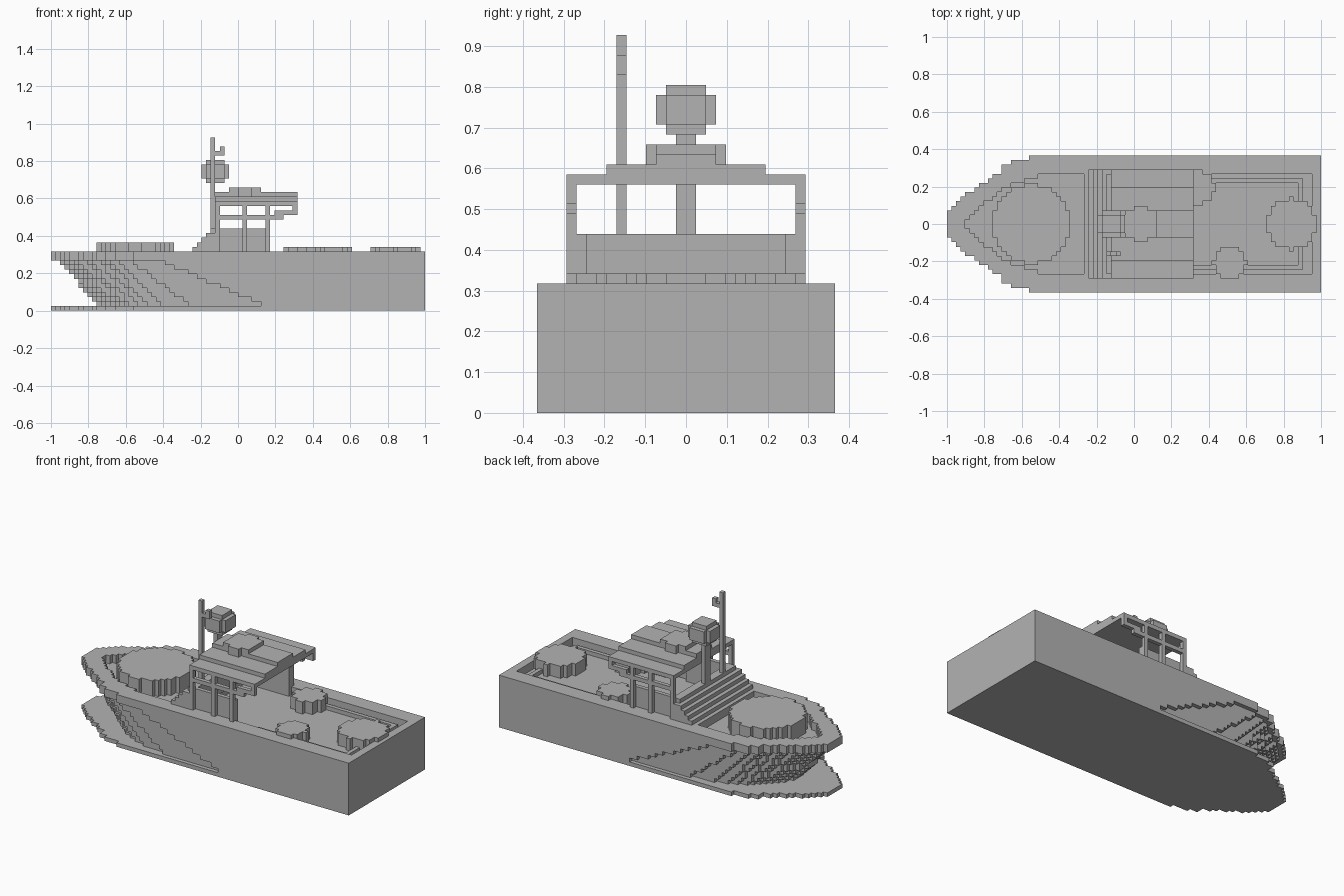
import bpy, bmesh, math

V = 2 / 82          # block size
LENGTH = 82         # blocks from bow (-x) to stern (+x)

cube = bpy.data.objects.get("Cube")
if cube:
    bpy.data.objects.remove(cube, do_unlink=True)

grey = bpy.data.materials.new("plain grey")
grey.use_nodes = True
grey.diffuse_color = (0.45, 0.45, 0.45, 1)
grey.node_tree.nodes["Principled BSDF"].inputs["Base Color"].default_value = (0.45, 0.45, 0.45, 1)

DIRECTIONS = [(a, s) for a in range(3) for s in (0, 1)]


def part(name, cells):
    """Skin a set of block cells with its outer faces only."""
    bm = bmesh.new()
    verts = {}

    def vert(p):
        if p not in verts:
            verts[p] = bm.verts.new((p[0] * V - 1, p[1] * V, p[2] * V))
        return verts[p]

    for c in cells:
        for axis, side in DIRECTIONS:
            near = list(c)
            near[axis] += 2 * side - 1
            if tuple(near) in cells:
                continue
            u, w = (axis + 1) % 3, (axis + 2) % 3
            loop = []
            for du, dw in ((0, 0), (1, 0), (1, 1), (0, 1)):
                p = list(c)
                p[axis] += side
                p[u] += du
                p[w] += dw
                loop.append(vert(tuple(p)))
            bm.faces.new(loop if side else loop[::-1])
    bmesh.ops.dissolve_limit(bm, angle_limit=math.radians(1), verts=bm.verts[:], edges=bm.edges[:])
    mesh = bpy.data.meshes.new(name)
    bm.to_mesh(mesh)
    bm.free()
    mesh.materials.append(grey)
    obj = bpy.data.objects.new(name, mesh)
    bpy.context.collection.objects.link(obj)
    return obj


def box(i0, i1, j0, j1, k0, k1):
    return {(i, j, k) for i in range(i0, i1) for j in range(j0, j1) for k in range(k0, k1)}


def disc(ci, cj, r, k0, k1):
    m = math.ceil(r) + 1
    flat = box(int(ci) - m, int(ci) + m, int(cj) - m, int(cj) + m, k0, k1)
    return {c for c in flat if math.hypot(c[0] + .5 - ci, c[1] + .5 - cj) <= r}


def both_sides(cells):
    return cells | {(i, -1 - j, k) for i, j, k in cells}


def outline(starts, end, k0, k1):
    """Plan shape: each entry is where the half width grows by one block."""
    cells = set()
    for i in range(end):
        half = sum(s <= i for s in starts)
        cells |= box(i, i + 1, -half, half, k0, k1)
    return cells


# Hull: full outline at keel plate and deck, raked bow between them
deck_line = [0, 0, 0, 1, 2, 3, 4, 6, 7, 9, 10, 12, 12, 14, 18]
upper_line = [2, 2, 2, 3, 4, 5, 6, 8, 9, 11, 12, 13, 15, 18, 25]
lower_line = [10, 10, 11, 11, 12, 13, 14, 15, 16, 17, 19, 21, 24, 30, 46]
bow_well = [4, 5, 6, 7, 8, 10, 11, 12, 14, 17, 20]
hull = outline(deck_line, LENGTH, 0, 1) | outline(deck_line, LENGTH, 11, 13)
for k in range(1, 11):
    t = (k - 1) / 9
    line = [round(a + (b - a) * t) for a, b in zip(lower_line, upper_line)]
    hull |= outline(line, LENGTH, k, k + 1)
hull -= outline(bow_well, 30, 11, 13)
hull -= box(36, 80, -11, 11, 11, 13)
part("hull", hull)

# Deck fittings
part("bow_platform", disc(18.5, 0, 8.6, 11, 15))
part("stern_platform", disc(75.5, 0, 5.5, 11, 14))
part("right_deck_disc", disc(62, -8.5, 3.6, 11, 14))
part("left_deck_disc", disc(55, 8, 3.6, 11, 14))
part("aft_rail", both_sides(box(53, 78, 9, 10, 11, 12)) | box(77, 78, -10, 10, 11, 12))

# Stepped cabin front
steps = set()
for n in range(5):
    half = 12 if n < 4 else 11
    steps |= box(31 + n, 37, -half, half, 13 + n, 14 + n)
part("cabin_steps", steps)

# Cabin sides, posts and window rails
part("cabin_walls", both_sides(box(37, 48, 10, 11, 11, 18)))
posts = set()
for i in (36, 42, 47):
    posts |= box(i, i + 1, 11, 12, 13, 23)
part("cabin_posts", both_sides(posts))
rail = box(36, 51, 11, 12, 20, 21) | box(49, 54, 11, 12, 21, 22) | box(53, 54, 11, 12, 22, 23)
part("window_rails", both_sides(rail))

# Roof in three tiers with a round hatch
part("roof", box(36, 54, -12, 12, 23, 24) | box(36, 54, -8, 8, 24, 25) | box(36, 54, -3, 3, 25, 26))
part("roof_hatch", disc(42.5, 0, 4, 25, 27))

# Radar ball on its column
part("radar_column", box(35, 36, -1, 1, 17, 28))
ball = box(34, 38, -2, 2, 28, 33) | box(33, 39, -2, 2, 29, 32) | box(34, 38, -3, 3, 29, 32)
part("radar_ball", ball)

# Mast with a small hook
part("mast", box(35, 36, -7, -6, 17, 38) | box(36, 38, -7, -6, 34, 35) | box(37, 38, -7, -6, 35, 36))
